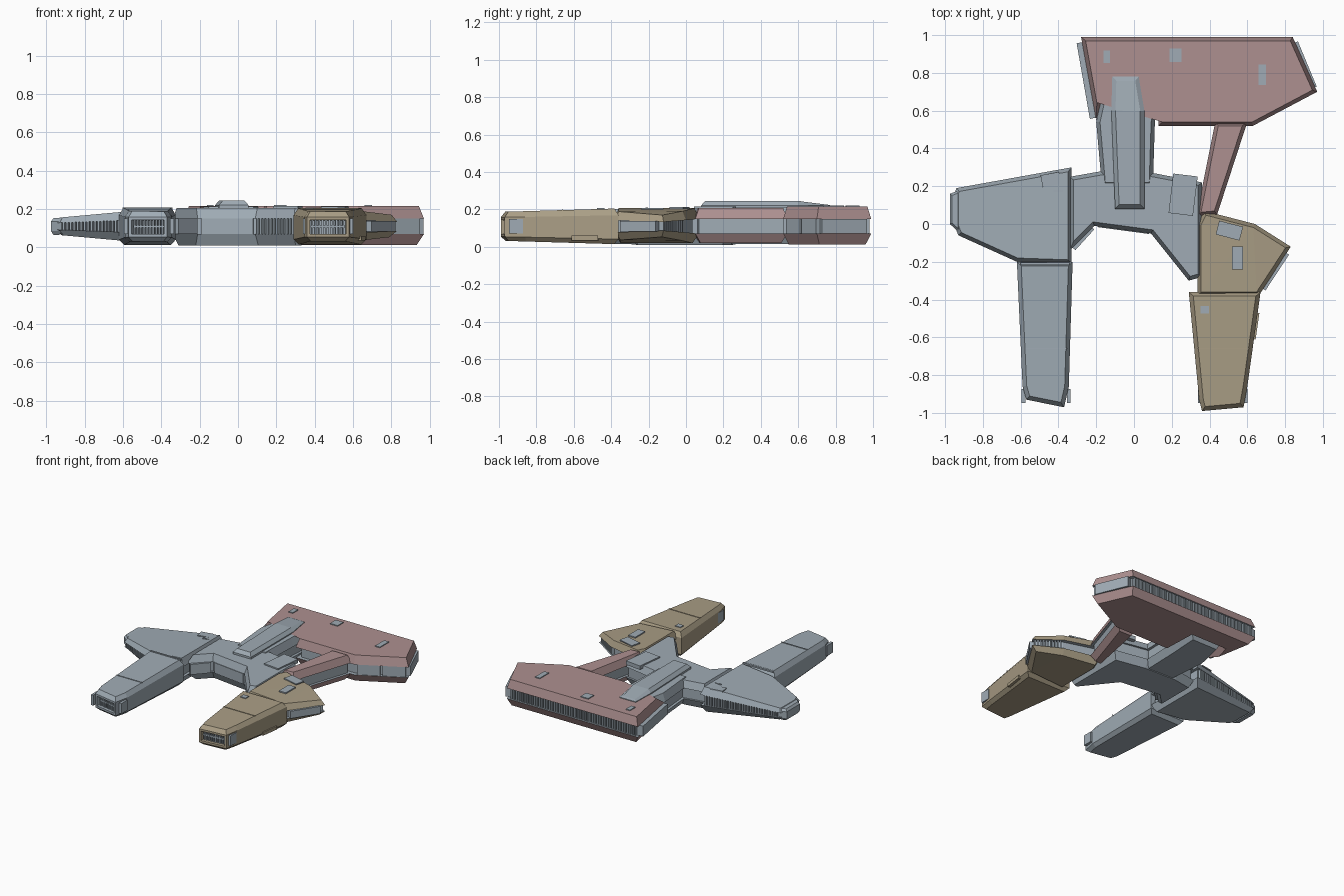
import bpy, bmesh, math
from mathutils import Matrix, Vector

cube = bpy.data.objects.get("Cube")
if cube:
    bpy.data.objects.remove(cube)


def material(name, rgb):
    m = bpy.data.materials.new(name)
    m.use_nodes = True
    m.diffuse_color = (*rgb, 1)
    m.node_tree.nodes["Principled BSDF"].inputs["Base Color"].default_value = (*rgb, 1)
    return m


GREY = material("hull blue grey", (0.35, 0.41, 0.46))
RED = material("dusty red", (0.42, 0.28, 0.28))
TAN = material("sand tan", (0.40, 0.34, 0.235))
MID = 0.11


def finish(bm, name, *mats):
    bmesh.ops.recalc_face_normals(bm, faces=bm.faces[:])
    mesh = bpy.data.meshes.new(name)
    bm.to_mesh(mesh)
    bm.free()
    for m in mats:
        mesh.materials.append(m)
    obj = bpy.data.objects.new(name, mesh)
    bpy.context.collection.objects.link(obj)
    return obj


def inset(outline, d):
    """Move a counter-clockwise outline inwards with mitred corners."""
    pts = [Vector(p) for p in outline]
    out = []
    for i, p in enumerate(pts):
        e1 = (p - pts[i - 1]).normalized()
        e2 = (pts[(i + 1) % len(pts)] - p).normalized()
        n1, n2 = Vector((-e1.y, e1.x)), Vector((-e2.y, e2.x))
        out.append(p + (n1 + n2) * (d / (1 + n1.dot(n2))))
    return out


def level(x, y, z):
    return z


def hull(name, outline, rings, mat, shape=level, groove=(), mouth=False):
    """Stack inset copies of an outline; groove lists the recessed side levels."""
    bm = bmesh.new()
    loops = [[bm.verts.new((p.x, p.y, shape(p.x, p.y, z))) for p in inset(outline, d)]
             for z, d in rings]
    n = len(outline)
    for k in range(len(loops) - 1):
        for i in range(n):
            j = (i + 1) % n
            f = bm.faces.new((loops[k][i], loops[k][j], loops[k + 1][j], loops[k + 1][i]))
            f.material_index = 1 if k in groove else 0
    bm.faces.new(loops[0][::-1])
    bm.faces.new(loops[-1])
    if mouth:  # recess the big upright front face
        bm.normal_update()
        front = max((f for f in bm.faces if f.normal.y < -0.8), key=lambda f: f.calc_area())
        bmesh.ops.inset_individual(bm, faces=[front], thickness=0.022, depth=0)
        bmesh.ops.inset_individual(bm, faces=[front], thickness=0.002, depth=-0.04)
        front.material_index = 1
    big = [f for f in bm.faces if len(f.verts) > 4]
    bmesh.ops.triangulate(bm, faces=big)
    return finish(bm, name, mat, GREY)


def grooved(name, outline, z0, z1, mat, shape=level, depth=0.03):
    rings = [(z0, 0.03), (0.07, 0), (0.07, depth), (0.15, depth), (0.15, 0), (z1, 0.02)]
    return hull(name, outline, rings, mat, shape, groove=(1, 2, 3))


def boxes(name, items, mat):
    """One mesh of boxes: (centre, size, turn about z)."""
    bm = bmesh.new()
    for centre, size, turn in items:
        m = Matrix.Translation(centre) @ Matrix.Rotation(turn, 4, "Z") @ Matrix.Diagonal((*size, 1))
        bmesh.ops.create_cube(bm, size=1, matrix=m)
    return finish(bm, name, mat)


def ribs(name, a, b, count, fill=0.55, out=-0.015, thick=0.03, z0=0.07, z1=0.15, mat=GREY, shape=level):
    """Row of upright ribs along a hull edge, set out or in from it."""
    a, b = Vector(a), Vector(b)
    d = b - a
    normal = Vector((d.y, -d.x)).normalized()
    items = []
    for i in range(count):
        p = a + d * ((i + 0.5) / count) + normal * (out - thick / 2 + 0.005)
        lo, hi = shape(p.x, p.y, z0), shape(p.x, p.y, z1)
        items.append(((p.x, p.y, (lo + hi) / 2), (d.length / count * fill, thick, hi - lo),
                      math.atan2(d.y, d.x)))
    return boxes(name, items, mat)


# Height rules for the tapering sections
def right_taper(x, y, z):
    s = 1 - 0.58 * max(0, min(1, (-0.33 - x) / 0.64))
    return MID + (z - MID) * s


def left_taper(x, y, z):
    return MID + (z - MID) * (1 - 0.42 * max(0, min(1, (x - 0.5) / 0.33)))


def arm_taper(x, y, z):
    return MID + (z - MID) * (1 - 0.2 * max(0, min(1, (-0.3 - y) / 0.66)))


def spine_slope(x, y, z):
    return z - 0.02 if y > 0.72 and z > 0.22 else z


# Central hub and neck
grooved("centre_hub", [(-0.34, -0.14), (-0.21, -0.01), (0.09, -0.05), (0.29, -0.30), (0.36, -0.28),
                       (0.36, 0.22), (0.10, 0.27), (-0.17, 0.28), (-0.34, 0.25)],
        0.01, 0.205, GREY, depth=0.015)
grooved("rear_neck", [(-0.17, 0.2), (0.10, 0.2), (0.11, 0.52), (0.125, 0.785), (-0.145, 0.785),
                      (-0.20, 0.54)], 0.015, 0.212, GREY, depth=0.02)
hull("raised_spine", [(-0.10, 0.08), (0.055, 0.08), (0.055, 0.60), (0.025, 0.78), (-0.115, 0.78),
                      (-0.12, 0.60)], [(0.19, 0), (0.22, 0), (0.245, 0.022)], GREY, spine_slope)
ribs("hub_ribs", (0.09, -0.05), (0.29, -0.30), 12, out=-0.008)
ribs("hub_front_panel", (-0.19, -0.012), (0.08, -0.048), 1, fill=1, out=0)
ribs("hub_side_panel", (-0.32, -0.13), (-0.22, -0.02), 1, fill=1, out=0.008)
boxes("hub_hatch", [((0.26, 0.155, 0.2), (0.13, 0.21, 0.03), -0.12)], GREY)

# Red rear wing and its strut
grooved("rear_wing", [(-0.28, 0.99), (-0.20, 0.55), (-0.14, 0.78), (0.12, 0.78), (0.13, 0.52),
                      (0.63, 0.52), (0.97, 0.70), (0.84, 0.99)], 0.012, 0.215, RED)
grooved("wing_strut", [(0.33, 0.04), (0.44, 0.05), (0.60, 0.54), (0.43, 0.54)], 0.02, 0.208, RED,
        depth=0.02)
ribs("rear_wing_ribs", (0.82, 0.99), (-0.26, 0.99), 50)
ribs("rear_wing_right_panel", (-0.285, 0.96), (-0.215, 0.56), 1, fill=1, out=0.014, thick=0.05)
ribs("rear_wing_left_panel", (0.95, 0.72), (0.85, 0.96), 1, fill=1, out=0.014, thick=0.05)
ribs("rear_wing_front_ribs", (0.64, 0.525), (0.96, 0.695), 2, fill=0.9, out=-0.01)

# Right wing with tip
grooved("right_wing", [(-0.33, 0.30), (-0.94, 0.19), (-0.95, 0.16), (-0.95, -0.01), (-0.93, -0.06),
                       (-0.62, -0.20), (-0.33, -0.21)], 0.01, 0.21, GREY, right_taper, depth=0.02)
hull("right_wing_tip", [(-0.975, 0.0), (-0.92, -0.05), (-0.92, 0.18), (-0.975, 0.16)],
     [(0.065, 0.012), (0.085, 0), (0.135, 0), (0.152, 0.012)], GREY)
ribs("right_wing_rear_ribs", (-0.36, 0.295), (-0.92, 0.193), 28, shape=right_taper, out=-0.008)
ribs("right_wing_front_ribs", (-0.92, -0.065), (-0.63, -0.195), 16, shape=right_taper, out=-0.008)

# Forward arms with recessed, barred mouths
ARM = [(0.012, 0.025), (0.04, 0), (0.17, 0), (0.207, 0.022)]
hull("right_arm", [(-0.62, -0.20), (-0.59, -0.86), (-0.57, -0.93), (-0.37, -0.97), (-0.345, -0.86),
                   (-0.325, -0.20)], ARM, GREY, arm_taper, mouth=True)
hull("left_arm", [(0.29, -0.36), (0.345, -0.93), (0.36, -0.99), (0.58, -0.97), (0.60, -0.86),
                  (0.67, -0.36)], ARM, TAN, arm_taper, mouth=True)
for side, a, b, x1, x2 in (("right", (-0.55, -0.934), (-0.39, -0.966), -0.585, -0.345),
                           ("left", (0.38, -0.988), (0.56, -0.972), 0.35, 0.59)):
    ribs(side + "_mouth_bars", a, b, 10, fill=0.5, out=-0.025, thick=0.02, z0=0.065, z1=0.155)
    ribs(side + "_mouth_rail", a, b, 1, fill=1, out=-0.025, thick=0.012, z0=0.104, z1=0.114)
    boxes(side + "_arm_clamps", [((x, -0.91, MID), (0.02, 0.075, 0.08), 0) for x in (x1, x2)], GREY)
ribs("left_arm_vent", (0.637, -0.61), (0.657, -0.47), 1, fill=1, out=0.002, z0=0.035, z1=0.06, mat=TAN)
boxes("right_arm_collar", [((-0.472, -0.21, 0.203), (0.26, 0.012, 0.012), 0)], GREY)

# Left wing
grooved("left_wing", [(0.335, -0.38), (0.66, -0.38), (0.83, -0.12), (0.64, 0.0), (0.37, 0.07),
                      (0.335, 0.0)], 0.02, 0.207, TAN, left_taper)
ribs("left_wing_panel", (0.685, -0.345), (0.81, -0.155), 1, fill=1, out=0.008, thick=0.05, shape=left_taper)
ribs("left_wing_ribs", (0.82, -0.115), (0.65, -0.005), 10, shape=left_taper)

# Small roof vents
VENTS = [("rear_wing", (-0.145, 0.885, 0.217), (0.035, 0.065), 0),
         ("rear_wing", (0.22, 0.893, 0.217), (0.065, 0.07), 0),
         ("rear_wing", (0.68, 0.79, 0.217), (0.04, 0.11), 0),
         ("left_wing", (0.505, -0.035, 0.208), (0.13, 0.075), -0.25),
         ("left_wing", (0.548, -0.18, 0.203), (0.06, 0.12), 0),
         ("left_arm", (0.375, -0.455, 0.204), (0.045, 0.04), 0),
         ("right_wing", (-0.44, 0.235, 0.2), (0.10, 0.065), 0.18),
         ("right_wing", (-0.40, 0.175, 0.204), (0.05, 0.01), 0)]
for part, centre, (w, l), turn in VENTS:
    boxes(part + "_roof_vent", [(centre, (w, l, 0.009), turn)], GREY)

# Thin seams across the arm roofs
boxes("left_arm_seam", [((0.475, -0.66, 0.197), (0.27, 0.006, 0.006), 0)], TAN)
boxes("right_arm_seam", [((-0.465, -0.66, 0.197), (0.22, 0.006, 0.006), 0)], GREY)
